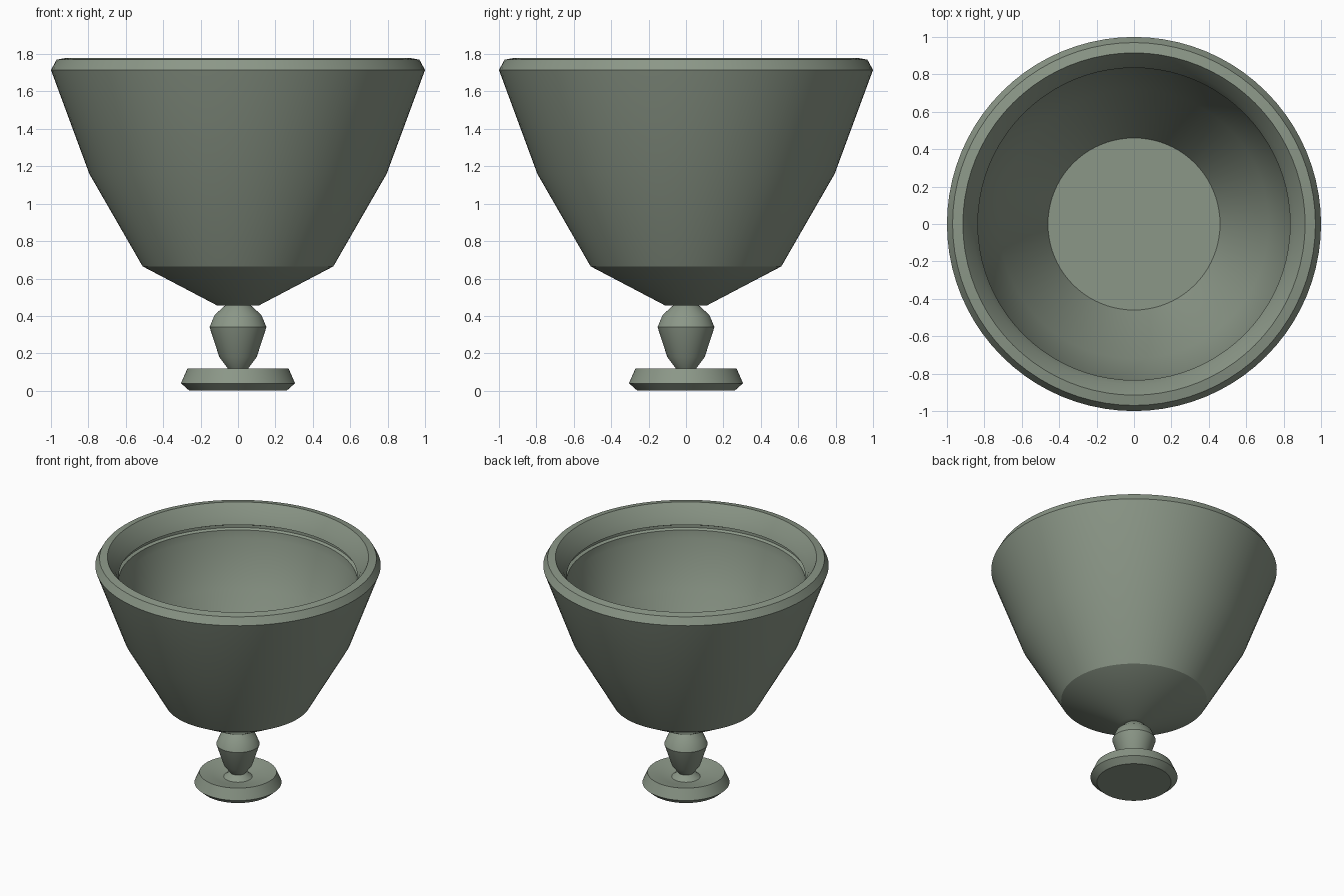
import bpy
import bmesh
import math

cube = bpy.data.objects.get("Cube")
if cube:
    bpy.data.objects.remove(cube, do_unlink=True)

SEGMENTS = 80

# Single weathered grey-green colour
stone = bpy.data.materials.new("grey_green_stone")
stone.use_nodes = True
colour = (0.26, 0.31, 0.245, 1)
stone.diffuse_color = colour
shader = stone.node_tree.nodes["Principled BSDF"]
shader.inputs["Base Color"].default_value = colour
shader.inputs["Roughness"].default_value = 0.8


def lathe(name, profile, sharp_angle=30):
    """Turn a (radius, height) profile around the z axis."""
    bm = bmesh.new()
    verts = [bm.verts.new((r, 0, z)) for r, z in profile]
    edges = [bm.edges.new(pair) for pair in zip(verts, verts[1:])]
    bmesh.ops.spin(bm, geom=verts + edges, cent=(0, 0, 0), axis=(0, 0, 1),
                   angle=math.tau, steps=SEGMENTS, use_duplicate=False)
    bmesh.ops.remove_doubles(bm, verts=bm.verts, dist=0.0005)
    bmesh.ops.recalc_face_normals(bm, faces=bm.faces)
    mesh = bpy.data.meshes.new(name)
    bm.to_mesh(mesh)
    bm.free()
    mesh.materials.append(stone)
    obj = bpy.data.objects.new(name, mesh)
    bpy.context.collection.objects.link(obj)
    bpy.ops.object.select_all(action="DESELECT")
    obj.select_set(True)
    bpy.context.view_layer.objects.active = obj
    bpy.ops.object.shade_smooth_by_angle(angle=math.radians(sharp_angle))
    return obj


# Round foot with a dished top
lathe("foot", [(0, 0), (0.26, 0), (0.305, 0.04), (0.27, 0.12),
               (0.18, 0.105), (0.10, 0.086), (0, 0.086)])

# Baluster stem with a small flared collar
lathe("stem", [(0, 0.08), (0.10, 0.086), (0.055, 0.12), (0.10, 0.18),
               (0.152, 0.34), (0.125, 0.405), (0.07, 0.455), (0, 0.456)])

# Hollow bowl: outer wall, bevelled rim, undercut lip, inner wall and floor
outside = [(0, 0.455), (0.11, 0.455), (0.51, 0.665), (0.795, 1.16), (1, 1.715)]
rim = [(0.97, 1.77), (0.915, 1.78), (0.86, 1.70), (0.835, 1.64)]
groove = [(0.855, 1.63), (0.855, 1.61), (0.835, 1.60)]
inside = [(0.83, 1.54), (0.72, 1.20), (0.46, 0.72), (0, 0.72)]
lathe("bowl", outside + rim + groove + inside)
